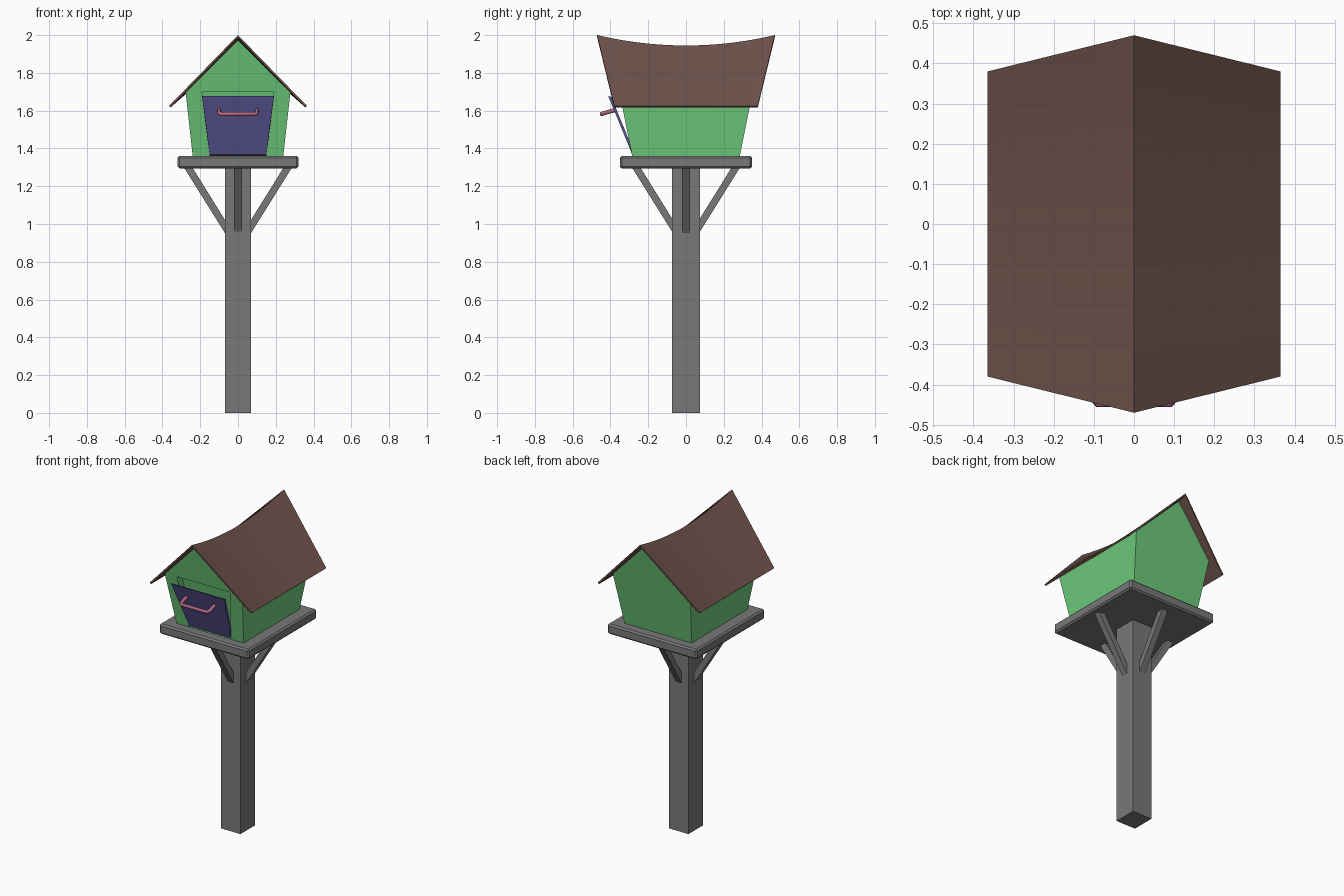
import bpy, bmesh
from mathutils import Matrix

if "Cube" in bpy.data.objects:
    bpy.data.objects.remove(bpy.data.objects["Cube"])


def material(name, rgb):
    m = bpy.data.materials.new(name)
    m.use_nodes = True
    m.diffuse_color = (*rgb, 1)
    m.node_tree.nodes["Principled BSDF"].inputs["Base Color"].default_value = (*rgb, 1)
    return m


grey = material("grey wood", (0.19, 0.19, 0.19))
green = material("green paint", (0.155, 0.6, 0.2))
brown = material("brown roof", (0.155, 0.084, 0.07))
purple = material("purple paint", (0.122, 0.109, 0.35))
pink = material("pink metal", (0.46, 0.14, 0.23))


def add_mesh(name, verts, faces, mat):
    me = bpy.data.meshes.new(name)
    bm = bmesh.new()
    vs = [bm.verts.new(v) for v in verts]
    for f in faces:
        bm.faces.new([vs[i] for i in f])
    bmesh.ops.recalc_face_normals(bm, faces=bm.faces)
    bm.to_mesh(me)
    bm.free()
    ob = bpy.data.objects.new(name, me)
    bpy.context.collection.objects.link(ob)
    if mat:
        me.materials.append(mat)
    return ob


def loft(name, sections, mat):
    """Closed solid through equal-sized rings of points."""
    n = len(sections[0])
    verts = [p for s in sections for p in s]
    faces = [(k * n + i, k * n + (i + 1) % n, (k + 1) * n + (i + 1) % n, (k + 1) * n + i)
             for k in range(len(sections) - 1) for i in range(n)]
    last = len(verts) - n
    faces += [tuple(range(n)), tuple(range(last, last + n))]
    return add_mesh(name, verts, faces, mat)


def box(name, hx, hy, z0, z1, mat):
    ring = [(-hx, -hy), (hx, -hy), (hx, hy), (-hx, hy)]
    return loft(name, [[(x, y, z) for x, y in ring] for z in (z0, z1)], mat)


# Post and platform
box("post", 0.07, 0.075, 0, 1.3, grey)
platform = box("platform", 0.32, 0.35, 1.295, 1.36, grey)
bevel = platform.modifiers.new("Bevel", 'BEVEL')
bevel.width = 0.01

# Four diagonal braces
brace_profile = [(0.285, 1.297), (0.24, 1.297), (0.065, 1.015), (0.065, 0.945)]
for i, side in enumerate(("left", "back", "right", "front")):
    brace = loft(side + "_brace", [[(x, y, z) for x, z in brace_profile] for y in (-0.02, 0.02)], grey)
    brace.data.transform(Matrix.Rotation(i * 1.570796, 4, 'Z'))

# House body: walls flare outward, top follows the sagging ridge
FLOOR, EAVE, STEPS = 1.36, 1.695, 16
steps = [2 * i / STEPS - 1 for i in range(STEPS + 1)]


def wall_y(z):
    return 0.285 + 0.2 * (z - FLOOR)


def house_section(t):
    ridge = 1.928 + 0.046 * t * t
    ring = [(-0.24, FLOOR), (0.24, FLOOR), (0.277, EAVE), (0, ridge), (-0.277, EAVE)]
    return [(x, t * wall_y(z), z) for x, z in ring]


house = loft("house_body", [house_section(t) for t in steps], green)

# Doorway recess, parallel to the leaning front wall
doorway = [(-0.15, FLOOR + 0.002), (0.15, FLOOR + 0.002), (0.19, 1.70), (-0.19, 1.70)]
cutter = loft("doorway_cutter", [[(x, -wall_y(z) + d, z) for x, z in doorway] for d in (-0.05, 0.045)], None)
cutter.hide_render = True
cutter.hide_set(True)
cut = house.modifiers.new("Doorway", 'BOOLEAN')
cut.operation = 'DIFFERENCE'
cut.solver = 'EXACT'
cut.object = cutter

# Roof: thin swaybacked shell with raked gable ends
T = 0.013


def roof_section(t):
    ridge = 1.945 + 0.055 * t * t
    ry, ey = t * 0.47, t * 0.38
    return [(-0.365, ey, 1.625), (0, ry, ridge), (0.365, ey, 1.625),
            (0.357, ey, 1.617), (0, ry, ridge - T), (-0.357, ey, 1.617)]


roof = loft("roof", [roof_section(t) for t in steps], brown)
for p in roof.data.polygons:
    p.use_smooth = True
bpy.ops.object.select_all(action='DESELECT')
roof.select_set(True)
bpy.context.view_layer.objects.active = roof
bpy.ops.object.shade_smooth_by_angle(angle=0.5)

# Door, tilted open
door_ring = [(-0.15, -0.268, 1.362), (0.15, -0.268, 1.362), (0.19, -0.395, 1.672), (-0.19, -0.395, 1.672)]
loft("door", [door_ring, [(x, y - 0.017, z + 0.006) for x, y, z in door_ring]], purple)

# Door handle
curve = bpy.data.curves.new("door_handle", 'CURVE')
curve.dimensions = '3D'
curve.bevel_depth = 0.011
curve.bevel_resolution = 2
curve.use_fill_caps = True
half = [(0.1, -0.37, 1.605), (0.1, -0.434, 1.587), (0.089, -0.447, 1.582)]
path = half + [(-x, y, z) for x, y, z in reversed(half)]
spline = curve.splines.new('POLY')
spline.points.add(len(path) - 1)
for pt, co in zip(spline.points, path):
    pt.co = (*co, 1)
curve.materials.append(pink)
bpy.context.collection.objects.link(bpy.data.objects.new("door_handle", curve))
